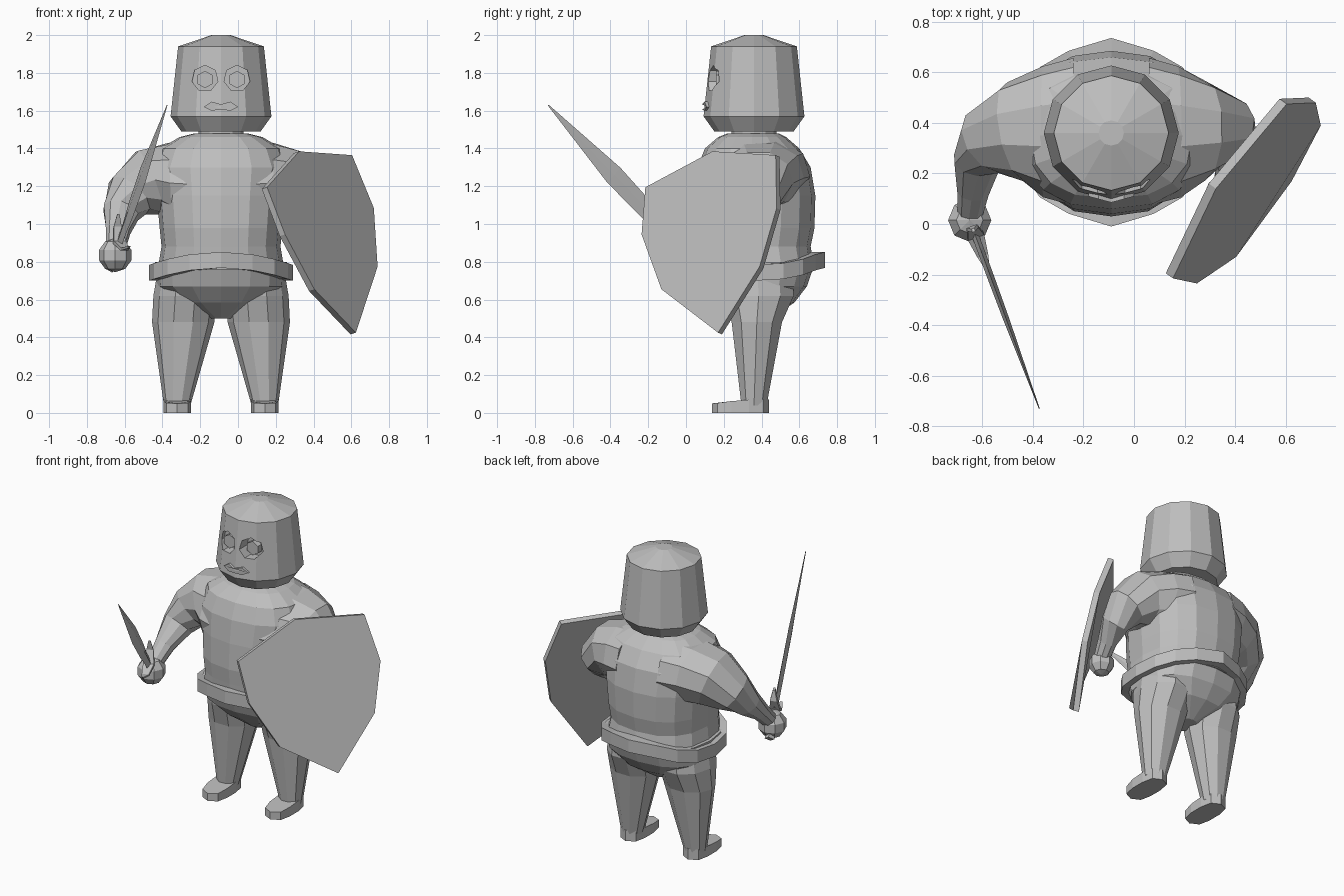
import bpy, bmesh, math
from mathutils import Vector

if "Cube" in bpy.data.objects:
    bpy.data.objects.remove(bpy.data.objects["Cube"], do_unlink=True)

CX, CY = -0.09, 0.36   # body axis

mat = bpy.data.materials.new("plain grey")
mat.use_nodes = True
GREY = (0.52, 0.52, 0.52, 1)
mat.diffuse_color = GREY
mat.node_tree.nodes["Principled BSDF"].inputs["Base Color"].default_value = GREY


def finish(name, bm):
    bmesh.ops.recalc_face_normals(bm, faces=bm.faces)
    me = bpy.data.meshes.new(name)
    bm.to_mesh(me)
    bm.free()
    me.materials.append(mat)
    ob = bpy.data.objects.new(name, me)
    bpy.context.collection.objects.link(ob)
    return ob


def loft(name, rings, closed=False):
    """Skin a list of equal rings; cap the ends or close into a loop."""
    bm = bmesh.new()
    vs = [[bm.verts.new(p) for p in r] for r in rings]
    n = len(vs[0])
    pairs = list(zip(vs, vs[1:])) + ([(vs[-1], vs[0])] if closed else [])
    for a, b in pairs:
        for i in range(n):
            j = (i + 1) % n
            bm.faces.new((a[i], a[j], b[j], b[i]))
    if not closed:
        bm.faces.new(vs[0][::-1])
        bm.faces.new(vs[-1])
    return finish(name, bm)


def ellipse(x, y, z, rx, ry, n=12, turn=0.0, power=1.0):
    """Ring of points; a power below one makes it boxier."""
    def wave(v):
        return math.copysign(abs(v) ** power, v) if abs(v) > 1e-6 else 0
    angles = [turn + math.tau * i / n for i in range(n)]
    return [Vector((x + rx * wave(math.cos(a)), y + ry * wave(math.sin(a)), z)) for a in angles]


def body_ring(z, half, front, back):
    return ellipse(CX, (front + back) / 2, z, half, (back - front) / 2, 16, 0, .83)


def tube(name, path, n=10):
    """Tapered limb through (x, y, z, height radius, depth radius) points."""
    pts = [Vector(p[:3]) for p in path]
    rings = []
    for i, p in enumerate(pts):
        t = (pts[min(i + 1, len(pts) - 1)] - pts[max(i - 1, 0)]).normalized()
        u = t.cross(Vector((0, 1, 0.3))).normalized()
        v = t.cross(u)
        ru, rv = path[i][3:]
        rings.append([p + u * ru * math.cos(math.tau * k / n) + v * rv * math.sin(math.tau * k / n)
                      for k in range(n)])
    return loft(name, rings)


def ball(name, centre, r):
    bm = bmesh.new()
    bmesh.ops.create_uvsphere(bm, u_segments=8, v_segments=5, radius=r)
    bmesh.ops.translate(bm, verts=bm.verts, vec=centre)
    return finish(name, bm)


def disc(name, x, z, r, y0, y1, n=7):
    rings = [[Vector((x + r * math.sin(math.tau * i / n), y, z + r * math.cos(math.tau * i / n)))
              for i in range(n)] for y in (y0, y1)]
    return loft(name, rings)


# Helmet with cut eye holes
helmet = loft("helmet", [ellipse(CX, CY, z, r, r) for z, r in
                         ((1.49, .21), (1.57, .267), (1.94, .227), (2.0, .05))])
for side, label in ((-1, "right"), (1, "left")):
    x = CX + side * 0.085
    cutter = disc("eye_cutter", x, 1.77, .07, 0, .2)
    cut = helmet.modifiers.new("eye hole", 'BOOLEAN')
    cut.operation = 'DIFFERENCE'
    cut.object = cutter
    bpy.context.view_layer.objects.active = helmet
    bpy.ops.object.modifier_apply(modifier=cut.name)
    bpy.data.objects.remove(cutter, do_unlink=True)
    disc(label + "_eye", x, 1.765, .046, .16, .21, 6)

# Mouth plate folded around the front edge of the helmet
lips = ((-.09, 0), (-.05, .028), (0, .014), (.05, .028), (.09, 0), (.05, -.02), (0, -.014), (-.05, -.02))
loft("mouth", [[Vector((CX + x, y + .27 * abs(x), 1.62 + z)) for x, z in lips] for y in (.085, .15)])

# Neck and torso
loft("neck", [ellipse(CX, CY, z, .12, .12) for z in (1.42, 1.52)])
loft("torso", [body_ring(*r) for r in (
    (.76, .335, .05, .68), (.88, .315, .04, .66), (.98, .325, .03, .68), (1.15, .34, .04, .685),
    (1.3, .36, .06, .66), (1.4, .32, .1, .6), (1.46, .22, .17, .53), (1.48, .14, .22, .49))])


# Belt, dipping at both hips and peaked front and back
def belt_ring(half, depth, dz):
    ring = ellipse(CX, CY + .003, 0, half, depth, 16, 0, .85)
    for p in ring:
        side = abs(p.x - CX) / half
        p.z = .81 - .068 * side ** 2 + dz
        if side < .01:
            p.y += math.copysign(.028, p.y - CY)
    return ring


loft("belt", [belt_ring(.38, .345, -.042), belt_ring(.38, .345, .042),
              belt_ring(.29, .26, .042), belt_ring(.29, .26, -.042)], closed=True)

# Pelvis
loft("pelvis", [body_ring(*r) for r in (
    (.5, .06, .29, .45), (.585, .24, .18, .575), (.67, .34, .1, .64), (.8, .35, .05, .685))])

# Legs and feet
for side, label in ((-1, "right"), (1, "left")):
    loft(label + "_leg", [ellipse(CX + side * off, y, z, rx, ry, 10) for z, off, rx, y, ry in (
        (.04, .232, .07, .36, .07), (.48, .2, .165, .375, .14),
        (.62, .19, .168, .385, .195), (.78, .17, .16, .375, .2))])
    cx = CX + side * .232
    sole = ellipse(cx, .29, 0, .078, .145, 10, math.pi / 10)
    for p in sole:   # squarer plan
        p.x = cx + max(-.073, min(.073, (p.x - cx) * 1.25))
        p.y = .288 + (p.y - .29) * 1.04
    top = [p + Vector((0, 0, .05 + .02 * min(1, max(0, (p.y - .15) / .15)))) for p in sole]
    loft(label + "_foot", [sole, top])

# Arms with broad shoulders, and fists
tube("right_arm", ((-.24, .365, 1.23, .21, .3), (-.36, .365, 1.23, .2, .265), (-.47, .365, 1.22, .185, .2),
                   (-.575, .325, 1.15, .135, .14), (-.62, .25, 1.06, .1, .085), (-.635, .13, .96, .066, .058),
                   (-.65, .03, .86, .05, .05)))
tube("left_arm", ((.06, .365, 1.23, .21, .3), (.18, .365, 1.23, .2, .265), (.28, .37, 1.22, .18, .2),
                  (.37, .365, 1.15, .13, .135), (.4, .3, 1.06, .09, .085), (.38, .2, .98, .062, .06),
                  (.36, .12, .9, .05, .05)))
HAND = Vector((-.65, .015, .835))
ball("right_fist", HAND, .09)
ball("left_fist", Vector((.35, .11, .88)), .08)

# Sword: grip, guard and leaf blade share one set of axes
TIP = Vector((-.375, -.73, 1.63))
along = (TIP - HAND).normalized()
flat = Vector((-along.y, along.x, 0)).normalized()
wide = flat.cross(along)


def diamond(d, w, t):
    c = HAND + along * d
    return [c + wide * w, c + flat * t, c - wide * w, c - flat * t]


length = (TIP - HAND).length
loft("blade", [diamond(*r) for r in (
    (.05, .035, .014), (.2, .036, .014), (.33, .048, .014), (.6, .054, .012), (length, .003, .002))])
loft("grip", [diamond(-.1, .03, .03), diamond(.1, .025, .025)])
bow = ((-.12, .17, .006), (-.08, .115, .022), (0, .085, .034), (.08, .115, .022), (.12, .17, .006))
loft("guard", [[HAND + along * (d + a) + wide * w + flat * t * f
                for a, f in ((0, -1), (0, 1), (.02, 1), (.02, -1))] for w, d, t in bow])

# Shield: eight-sided slab
rim = [Vector(p) for p in ((.14, -.205, 1.19), (.31, .15, 1.38), (.59, .485, 1.36), (.705, .49, 1.08),
                           (.725, .40, .77), (.61, .18, .42), (.39, -.12, .65), (.235, -.225, .94))]
normal = sum((a.cross(b) for a, b in zip(rim, rim[1:] + rim[:1])), Vector()).normalized()
loft("shield", [[p - normal * .018 for p in rim], [p + normal * .018 for p in rim]])
